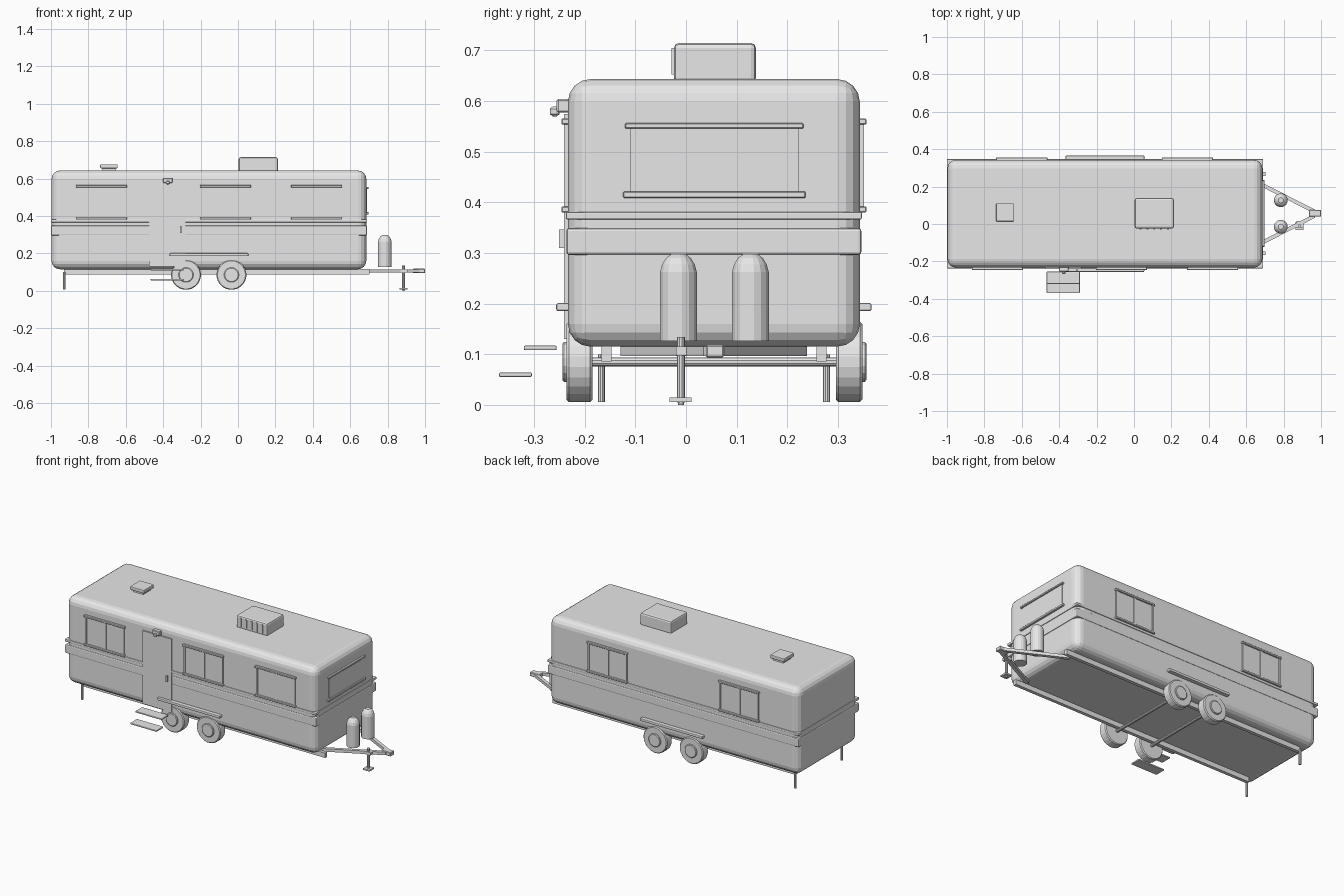
import bpy, bmesh, math
from mathutils import Vector

if "Cube" in bpy.data.objects:
    bpy.data.objects.remove(bpy.data.objects["Cube"])

CY = 0.055            # centre line of the trailer
Y0, Y1 = -0.233, 0.343  # side walls
XF = 0.686            # front wall

grey = bpy.data.materials.new("light_grey")
grey.diffuse_color = (0.8, 0.8, 0.8, 1)
grey.use_nodes = True
grey.node_tree.nodes["Principled BSDF"].inputs["Base Color"].default_value = grey.diffuse_color


def finish(name, bm):
    bmesh.ops.recalc_face_normals(bm, faces=bm.faces)
    me = bpy.data.meshes.new(name)
    bm.to_mesh(me)
    bm.free()
    me.materials.append(grey)
    ob = bpy.data.objects.new(name, me)
    bpy.context.collection.objects.link(ob)
    return ob


def box(name, x, y, z, bevel=0, seg=2):
    """Box from (min, max) pairs, optionally with rounded edges."""
    bm = bmesh.new()
    bmesh.ops.create_cube(bm, size=1)
    for v in bm.verts:
        v.co = Vector([(a + b) / 2 + c * (b - a) for c, (a, b) in zip(v.co, (x, y, z))])
    if bevel:
        bmesh.ops.bevel(bm, geom=bm.edges[:], offset=bevel, segments=seg,
                        profile=0.5, affect='EDGES')
    return finish(name, bm)


def lathe(name, profile, origin, axis=(0, 0, 1), sides=16):
    """Revolve (radius, height) points about an axis through origin."""
    bm = bmesh.new()
    q = Vector((0, 0, 1)).rotation_difference(Vector(axis))
    rings = []
    for r, h in profile:
        rings.append([bm.verts.new(Vector(origin) + q @ Vector((
            r * math.cos(2 * math.pi * (i + 0.5) / sides),
            r * math.sin(2 * math.pi * (i + 0.5) / sides), h))) for i in range(sides)])
    for a, b in zip(rings, rings[1:]):
        for i in range(sides):
            j = (i + 1) % sides
            bm.faces.new((a[i], a[j], b[j], b[i]))
    bm.faces.new(rings[0])
    bm.faces.new(rings[-1])
    return finish(name, bm)


def rod(name, a, b, r, sides=10):
    d = Vector(b) - Vector(a)
    return lathe(name, [(r, 0), (r, d.length)], a, d.normalized(), sides)


def side_y(side, near, far):
    """Range running outward from a side wall (side -1 front, 1 back)."""
    w = Y0 if side < 0 else Y1
    return tuple(sorted((w + side * near, w + side * far)))


# shell
box("body_shell", (-0.997, XF), (Y0, Y1), (0.115, 0.643), 0.045, 4)
# belt trims
box("upper_belt_trim", (-1.0, 0.69), (Y0 - 0.004, Y1 + 0.004), (0.366, 0.381), 0.003)
box("lower_belt_band", (-1.0, 0.69), (Y0 - 0.003, Y1 + 0.003), (0.296, 0.349), 0.006)


# side windows
def side_window(name, cx, side):
    h = 0.13
    box(name + "_glass", (cx - h, cx + h), side_y(side, -0.005, 0.004), (0.385, 0.56))
    for k, dx in enumerate((-h + 0.004, -0.005, 0.005, h - 0.004)):
        box(f"{name}_bar_{k}", (cx + dx - 0.005, cx + dx + 0.005),
            side_y(side, -0.005, 0.008), (0.385, 0.56))
    for part, z in (("top_rail", (0.553, 0.565)), ("sill", (0.38, 0.392))):
        box(f"{name}_{part}", (cx - h - 0.007, cx + h + 0.007),
            side_y(side, -0.005, 0.013), z, 0.002, 1)


for i, cx in enumerate((-0.73, -0.067, 0.42)):
    side_window(f"front_side_window_{i}", cx, -1)
for i, cx in enumerate((-0.6, 0.286)):
    side_window(f"back_side_window_{i}", cx, 1)

# end window over the hitch
box("end_window_glass", (XF - 0.005, XF + 0.004), (-0.11, 0.222), (0.412, 0.552))
box("end_window_top_rail", (XF - 0.005, XF + 0.012), (-0.12, 0.232), (0.545, 0.556), 0.002, 1)
box("end_window_sill", (XF - 0.005, XF + 0.012), (-0.124, 0.236), (0.408, 0.421), 0.002, 1)

# door, handle and lamp
box("door", (-0.475, -0.28), (-0.241, -0.225), (0.13, 0.574))
box("door_handle", (-0.311, -0.303), (-0.251, -0.238), (0.31, 0.346))
box("lamp_bracket", (-0.4, -0.35), (-0.255, -0.23), (0.577, 0.604), 0.003, 1)
lathe("lamp_bulb", [(0.004, -0.01), (0.01, -0.005), (0.01, 0.005), (0.004, 0.01)],
      (-0.375, -0.259, 0.579), sides=12)

# steps
box("upper_step", (-0.467, -0.29), (-0.32, -0.255), (0.108, 0.117), 0.003)
box("lower_step", (-0.467, -0.29), (-0.369, -0.304), (0.055, 0.064), 0.003)

# roof air unit with grille slats
box("roof_air_unit", (0.004, 0.213), (-0.024, 0.138), (0.635, 0.714), 0.01, 2)
for k in range(5):
    x = 0.035 + k * 0.0365
    box(f"air_unit_slat_{k}", (x - 0.005, x + 0.005), (-0.029, -0.02), (0.652, 0.704))
# roof vent
box("roof_vent_base", (-0.725, -0.655), (0.025, 0.1), (0.635, 0.66))
box("roof_vent_lid", (-0.737, -0.643), (0.014, 0.11), (0.655, 0.676), 0.004)

# wheels and axles
for i, wx in enumerate((-0.278, -0.035)):
    for side, name in ((-1, "front"), (1, "back")):
        y = -0.184 if side < 0 else 0.296
        lathe(f"{name}_side_tyre_{i}", [(0.075, 0), (0.08, 0.005), (0.08, 0.047), (0.075, 0.052)],
              (wx, y, 0.085), (0, side, 0), 24)
        lathe(f"{name}_side_hub_{i}", [(0.04, 0.04), (0.04, 0.057), (0.036, 0.06)],
              (wx, y, 0.085), (0, side, 0), 16)
    rod(f"axle_{i}", (wx, -0.2, 0.085), (wx, 0.31, 0.085), 0.009)

# fender rails, frame rails, stabiliser legs, hitch rails
for side, name in ((-1, "front"), (1, "back")):
    box(f"{name}_fender_rail", (-0.365, 0.055), side_y(side, -0.005, 0.023),
        (0.185, 0.201), 0.004)
    fy = CY + side * 0.212
    box(f"{name}_frame_rail", (-0.93, 0.703), (fy - 0.01, fy + 0.01), (0.086, 0.116))
    ly = CY + side * 0.222
    rod(f"{name}_stabiliser_leg", (-0.93, ly, 0.006), (-0.93, ly, 0.1), 0.007)
    # slanted rail of the hitch frame
    a = Vector((0.645, CY + side * 0.175, 0.106))
    b = Vector((0.965, CY + side * 0.012, 0.106))
    n = Vector((0, 0, 1)).cross(b - a).normalized() * 0.01
    up = Vector((0, 0, 0.009))
    bm = bmesh.new()
    ends = [[bm.verts.new(p + o) for o in (n + up, up - n, -n - up, n - up)] for p in (a, b)]
    for k in range(4):
        m = (k + 1) % 4
        bm.faces.new((ends[0][k], ends[0][m], ends[1][m], ends[1][k]))
    bm.faces.new(ends[0])
    bm.faces.new(ends[1])
    finish(f"{name}_hitch_rail", bm)

# coupler and jack
box("hitch_coupler", (0.935, 1.0), (0.039, 0.075), (0.094, 0.118), 0.003, 1)
rod("jack_post", (0.885, -0.01, 0.005), (0.885, -0.01, 0.134), 0.008)
box("jack_foot", (0.864, 0.907), (-0.033, 0.011), (0.006, 0.015))
box("jack_bracket", (0.868, 0.905), (-0.02, 0.017), (0.098, 0.115))
rod("jack_pin", (0.885, -0.01, 0.0), (0.885, -0.01, 0.007), 0.006)

# gas bottles
for i, ty in enumerate((-0.015, 0.127)):
    lathe(f"gas_bottle_{i}", [(0.037, 0.126), (0.037, 0.262), (0.033, 0.277),
                              (0.025, 0.29), (0.014, 0.298)], (0.785, ty, 0), sides=16)
